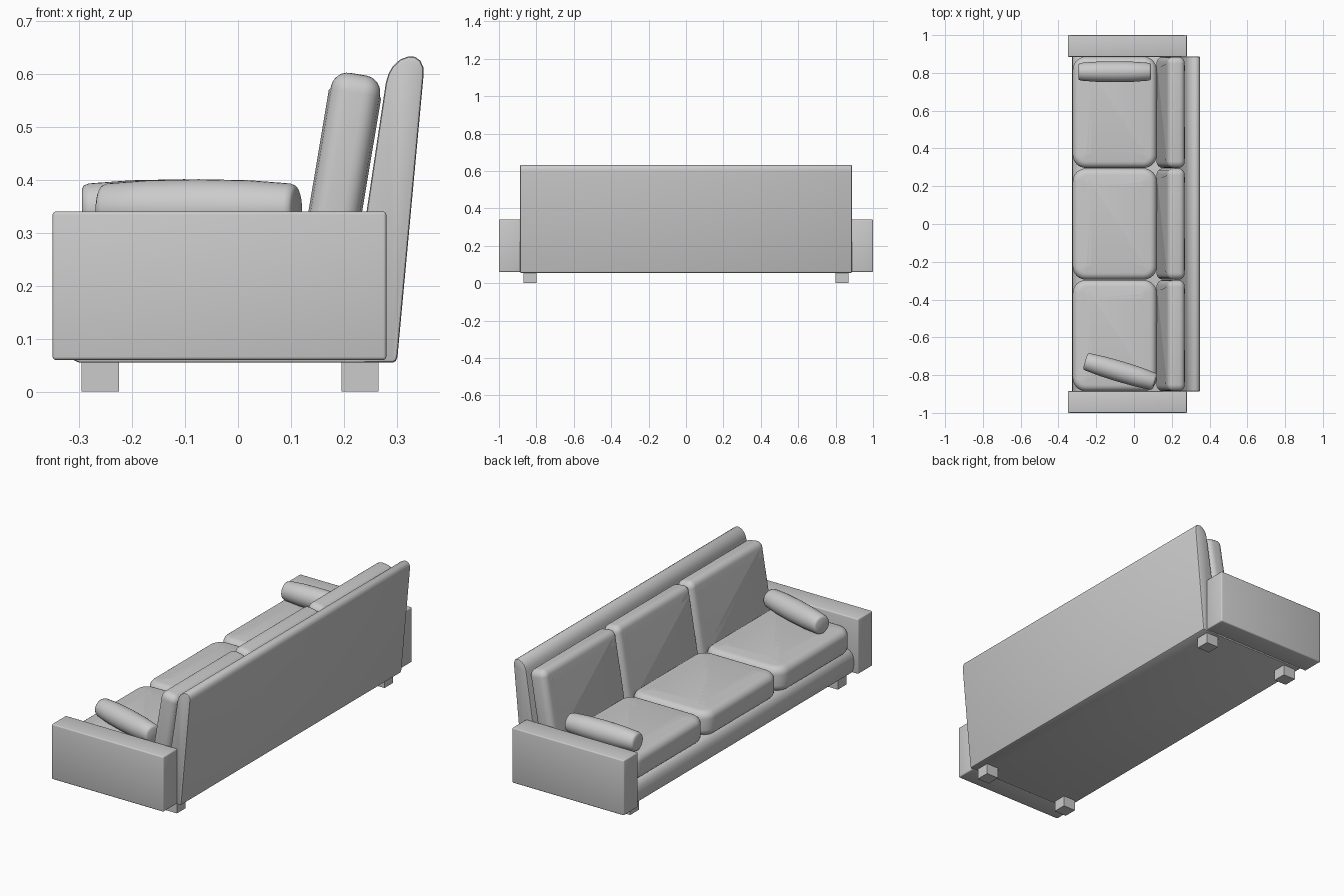
import bpy, bmesh
from math import radians, pi
from mathutils import Vector

if "Cube" in bpy.data.objects:
    bpy.data.objects.remove(bpy.data.objects["Cube"])


def finish(name, bm, loc=(0, 0, 0), rot=(0, 0, 0), angle=35):
    bmesh.ops.recalc_face_normals(bm, faces=bm.faces)
    me = bpy.data.meshes.new(name)
    bm.to_mesh(me)
    bm.free()
    ob = bpy.data.objects.new(name, me)
    bpy.context.collection.objects.link(ob)
    ob.location, ob.rotation_euler = loc, rot
    bpy.ops.object.select_all(action='DESELECT')
    ob.select_set(True)
    bpy.context.view_layer.objects.active = ob
    bpy.ops.object.shade_smooth_by_angle(angle=radians(angle))
    return ob


def new_box(size):
    bm = bmesh.new()
    bmesh.ops.create_cube(bm, size=1)
    bmesh.ops.scale(bm, vec=size, verts=bm.verts)
    return bm


def bevel(bm, edges, r, seg):
    bmesh.ops.bevel(bm, geom=edges, offset=r, segments=seg, profile=0.5,
                    affect='EDGES', clamp_overlap=True)


def box(name, lo, hi, r=0.0):
    lo, hi = Vector(lo), Vector(hi)
    bm = new_box(hi - lo)
    if r:
        bevel(bm, bm.edges[:], r, 3)
    return finish(name, bm, (lo + hi) / 2)


def cushion(name, size, loc, corner, edge, crown, rot=(0, 0, 0)):
    """Rounded box: corners rounded in plan, then soft edges and a crowned face."""
    bm = new_box(size)
    bevel(bm, [e for e in bm.edges
               if abs(e.verts[0].co.z - e.verts[1].co.z) > 1e-4], corner, 6)
    bevel(bm, [e for e in bm.edges
               if abs(e.verts[0].co.z - e.verts[1].co.z) < 1e-4], edge, 6)
    caps = [f for f in bm.faces if abs(f.normal.z) > 0.999]
    for f in caps:
        bmesh.ops.inset_region(bm, faces=[f], thickness=0.06 if crown > 0.004 else 0.03,
                               depth=crown)
    return finish(name, bm, loc, rot, 60)


def extrude_profile(name, pts, y0, y1, r):
    """Side profile (x, z) drawn out along y with softened ends."""
    bm = bmesh.new()
    f = bm.faces.new([bm.verts.new((x, y0, z)) for x, z in pts])
    out = bmesh.ops.extrude_face_region(bm, geom=[f])
    moved = [v for v in out['geom'] if isinstance(v, bmesh.types.BMVert)]
    bmesh.ops.translate(bm, vec=(0, y1 - y0, 0), verts=moved)
    bevel(bm, [e for e in bm.edges
               if abs(e.verts[0].co.y - e.verts[1].co.y) < 1e-5], r, 2)
    return finish(name, bm)


def bolster(name, loc, turn):
    """Slightly barrelled roll cushion along x."""
    pts = [(-0.1925, 0), (-0.1925, 0.036), (-0.189, 0.043), (-0.18, 0.047),
           (-0.10, 0.053), (0, 0.055), (0.10, 0.053), (0.18, 0.047),
           (0.189, 0.043), (0.1925, 0.036), (0.1925, 0)]
    bm = bmesh.new()
    vs = [bm.verts.new((x, 0, z)) for x, z in pts]
    es = [bm.edges.new(p) for p in zip(vs, vs[1:])]
    bmesh.ops.spin(bm, geom=vs + es, cent=(0, 0, 0), axis=(1, 0, 0),
                   angle=2 * pi, steps=32)
    bmesh.ops.remove_doubles(bm, verts=bm.verts, dist=1e-4)
    return finish(name, bm, loc, (0, 0, radians(turn)), 50)


# Arms and feet
for s, side in ((-1, "right"), (1, "left")):
    y = sorted((s * 0.885, s * 1.0))
    box(f"{side}_arm", (-0.35, y[0], 0.06), (0.28, y[1], 0.34), 0.006)
    y = sorted((s * 0.80, s * 0.87))
    for x, end in ((-0.295, "front"), (0.195, "back")):
        box(f"{end}_{side}_foot", (x, y[0], 0), (x + 0.07, y[1], 0.07))

# Seat base with a rounded front
extrude_profile("seat_base", [
    (0.24, 0.055), (-0.30, 0.055), (-0.316, 0.062), (-0.324, 0.08), (-0.328, 0.11),
    (-0.325, 0.14), (-0.315, 0.16), (-0.30, 0.172), (-0.28, 0.176), (0.24, 0.176)],
    -0.886, 0.886, 0.004)

# Leaning backrest with a rounded top
extrude_profile("backrest", [
    (0.20, 0.055), (0.292, 0.055), (0.298, 0.058), (0.301, 0.066), (0.35, 0.595),
    (0.35, 0.612), (0.344, 0.625), (0.334, 0.632), (0.322, 0.633), (0.306, 0.627),
    (0.292, 0.614), (0.284, 0.60), (0.279, 0.583)],
    -0.887, 0.887, 0.006)

# Three seat cushions and three back cushions
for i, part in enumerate(("right", "middle", "left")):
    y = (i - 1) * 0.591
    cushion(f"{part}_seat_cushion", (0.445, 0.589, 0.126), (-0.102, y, 0.233),
            0.07, 0.036, 0.006)
    cushion(f"{part}_back_cushion", (0.40, 0.588, 0.094), (0.194, y, 0.402),
            0.035, 0.032, 0.003, (0, radians(99.5), 0))

# Roll cushions, one straight and one turned
bolster("left_bolster", (-0.102, 0.806, 0.346), 0)
bolster("right_bolster", (-0.074, -0.781, 0.346), -16.6)
